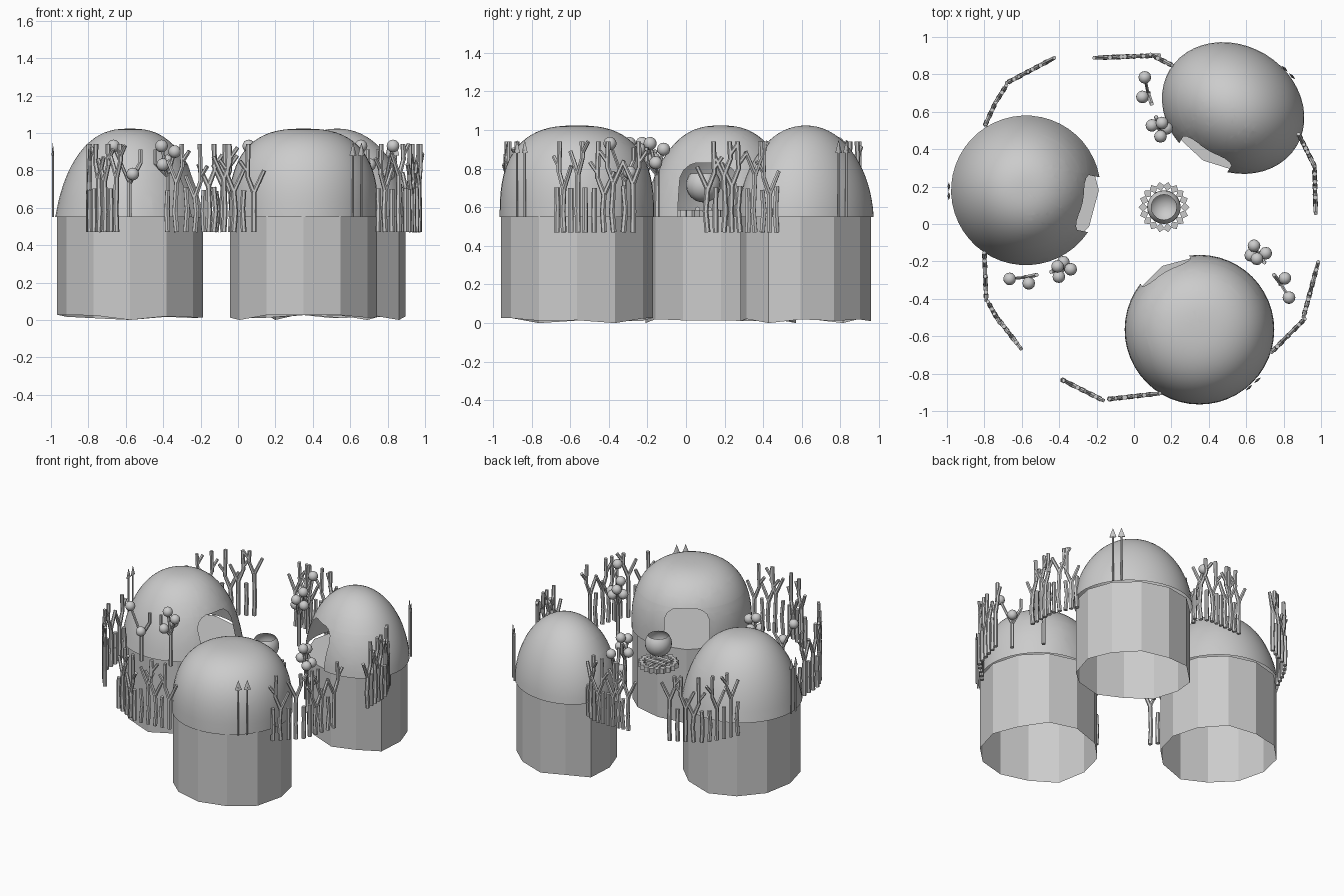
import bpy, bmesh, math, random
from math import sin, cos, pi, radians
from mathutils import Vector, Matrix

if "Cube" in bpy.data.objects:
    bpy.data.objects.remove(bpy.data.objects["Cube"])

random.seed(4)
GROUND = 0.55


def finish(bm, name, smooth=False):
    bmesh.ops.recalc_face_normals(bm, faces=bm.faces)
    me = bpy.data.meshes.new(name)
    bm.to_mesh(me)
    bm.free()
    ob = bpy.data.objects.new(name, me)
    bpy.context.collection.objects.link(ob)
    if smooth:
        for p in me.polygons:
            p.use_smooth = True
    return ob


def tube(bm, a, b, r1, r2=None, sides=6):
    a, b = Vector(a), Vector(b)
    d = b - a
    m = Matrix.Translation((a + b) / 2) @ d.to_track_quat('Z', 'Y').to_matrix().to_4x4()
    bmesh.ops.create_cone(bm, cap_ends=True, segments=sides, radius1=r1,
                          radius2=r1 if r2 is None else r2, depth=d.length, matrix=m)


def loft(bm, rings, cap0=False, cap1=False):
    vs = [[bm.verts.new(p) for p in ring] for ring in rings]
    n = len(vs[0])
    for lo, hi in zip(vs, vs[1:]):
        for i in range(n):
            bm.faces.new((lo[i], lo[(i + 1) % n], hi[(i + 1) % n], hi[i]))
    if cap0:
        bm.faces.new(vs[0][::-1])
    if cap1:
        bm.faces.new(vs[-1])


def hut(name, cx, cy, depth, width, door_angle, power, taper, skirt_turn, s):
    place = Matrix.Translation((cx, cy, 0)) @ Matrix.Rotation(radians(door_angle), 4, 'Z')
    # dome, door faces local +x
    bm = bmesh.new()
    rings = []
    for k in range(19):
        t = min(k / 18 * pi / 2, pi / 2 - 0.01)
        h = sin(t) ** (2 / power)
        r = cos(t) ** (2 / power) * (1 - taper * h)
        rings.append([(depth * r * cos(2 * pi * i / 48), width * r * sin(2 * pi * i / 48), GROUND + 0.473 * h)
                      for i in range(48)])
    loft(bm, rings, cap1=True)
    # arched doorway cut by planes: sides, top, chamfered corners
    hw, top = 0.15, 0.83
    planes = [((0, hw, 0), Vector((0, 1, 0))), ((0, 0, top), Vector((0, 0, 1))), ((0, -hw, 0), Vector((0, -1, 0)))]
    for a in (25, 50, 72):
        for sg in (1, -1):
            no = Vector((0, sg * cos(radians(a)), sin(radians(a))))
            planes.append((Vector((0, sg * (hw - 0.1), top - 0.1)) + no * 0.1, no))
    for co, no in planes:
        front = [f for f in bm.faces if f.calc_center_median().x > 0.02]
        geom = front + list({e for f in front for e in f.edges}) + list({v for f in front for v in f.verts})
        bmesh.ops.bisect_plane(bm, geom=geom, plane_co=co, plane_no=no, dist=1e-5)
    gone = []
    for f in bm.faces:
        c = f.calc_center_median()
        if c.x > 0.1 and all((c - Vector(co)).dot(no) < 0 for co, no in planes):
            gone.append(f)
    bmesh.ops.delete(bm, geom=gone, context='FACES')
    bm.transform(place)
    finish(bm, name + "_dome", True)
    # twelve-sided rock base, open below, uneven bottom rim
    bm = bmesh.new()
    ang = [radians(30 * i + skirt_turn) for i in range(12)]
    low = [random.uniform(0.008, 0.03) for _ in ang]
    low[3] = low[9] = 0.0
    loft(bm, [[(s * depth * cos(a), s * width * sin(a), z) for a, z in zip(ang, low)],
              [(s * depth * cos(a), s * width * sin(a), GROUND) for a in ang]], False, True)
    bm.transform(place)
    finish(bm, name + "_rock_base")


hut("west_hut", -0.578, 0.18, 0.4, 0.4, -12, 2.6, 0.22, 12, 0.975)
hut("south_hut", 0.35, -0.565, 0.4, 0.4, 120, 2.65, 0.0, 0, 0.985)
hut("north_hut", 0.53, 0.62, 0.335, 0.396, -121, 2.1, 0.08, 1, 0.965)

# spear pairs behind the huts, flat heads lying along the wall
bm = bmesh.new()
for x, y, a in [(-0.99, 0.15, 0), (-0.99, 0.2, 0), (0.615, -0.875, -50), (0.66, -0.835, -50),
                (0.805, 0.83, 45), (0.845, 0.79, 45)]:
    tube(bm, (x, y, GROUND), (x, y, 0.9), 0.006)
    m = Matrix.Translation((x, y, 0.915)) @ Matrix.Rotation(radians(a), 4, 'Z') @ Matrix.Diagonal((0.3, 1, 1, 1))
    bmesh.ops.create_cone(bm, cap_ends=True, segments=4, radius1=0.024, radius2=0.0, depth=0.07, matrix=m)
finish(bm, "spears")


def post(bm, x, y, tx, ty, tall):
    # wavy stick, forked when tall; (tx, ty) runs along the fence
    def p(u, z):
        return (x + tx * u, y + ty * u, z)
    j = random.uniform(-0.012, 0.012)
    if not tall:
        tube(bm, p(0, 0.47), p(j, 0.59), 0.015)
        tube(bm, p(j, 0.585), p(0, 0.7 + j), 0.014)
        return
    s = random.choice((-1, 1))
    k = random.uniform(0.66, 0.78)
    tube(bm, p(0, 0.47), p(j, 0.58), 0.015)
    tube(bm, p(j, 0.575), p(0, k), 0.015, 0.014)
    tube(bm, p(0, k - 0.01), p(0.035 * s, k + 0.08), 0.014, 0.012)
    tube(bm, p(0.035 * s, k + 0.075), p(0.03 * s, 0.94), 0.013)
    tube(bm, p(0, k - 0.01), p(-0.055 * s, k + 0.11), 0.013, 0.011)
    tube(bm, p(0.033 * s, k + 0.1), p(0.075 * s, k + 0.16), 0.011)


def fence(name, pts):
    pts = [Vector(q) for q in pts]
    total = sum((b - a).length for a, b in zip(pts, pts[1:]))

    def at(d):
        for a, b in zip(pts, pts[1:]):
            L = (b - a).length
            if d <= L or b is pts[-1]:
                t = (b - a).normalized()
                return a + t * d, t
            d -= L
    bm = bmesh.new()
    n = 10
    for i in range(n):
        q, t = at(total * (0.03 + 0.94 * i / (n - 1)))
        post(bm, q.x, q.y, t.x, t.y, i in (1, 3, 6, 7, 9))
    finish(bm, name)


fence("fence_west_a", [(-0.80, 0.52), (-0.74, 0.65), (-0.67, 0.76), (-0.46, 0.87)])
fence("fence_west_b", [(-0.80, -0.16), (-0.79, -0.40), (-0.74, -0.49), (-0.64, -0.62)])
fence("fence_south_a", [(-0.39, -0.83), (-0.17, -0.94), (0.10, -0.91)])
fence("fence_south_b", [(0.74, -0.68), (0.90, -0.52), (0.97, -0.26)])
fence("fence_north_a", [(0.2, 0.85), (0.10, 0.90), (-0.17, 0.89)])
fence("fence_north_b", [(0.88, 0.48), (0.965, 0.31), (0.97, 0.1)])


def gourd_rack(name, near, far):
    # two branching poles hung with round gourds
    sticks, balls = bmesh.new(), bmesh.new()
    near, far = Vector(near), Vector(far)
    t = (far - near).normalized()
    n = Vector((-t.y, t.x))
    racks = [(near, [(-0.035, 0.01, 0.90), (0.035, 0.035, 0.83), (-0.005, -0.035, 0.85), (0.03, -0.02, 0.93)], 0.78),
             (far, [(0.085, -0.01, 0.93), (-0.01, 0.035, 0.78)], 0.74)]
    for c, gs, k in racks:
        tube(sticks, (c.x, c.y, GROUND), (c.x, c.y, k), 0.014, 0.012)
        e = c - t * 0.06 if c == far else c + t * 0.07
        tube(sticks, (c.x, c.y, k - 0.01), (e.x, e.y, 0.84), 0.012)
        tube(sticks, (e.x, e.y, 0.835), (e.x, e.y, 0.91), 0.011)
        for u, v, z in gs:
            g = c + t * u + n * v
            tube(sticks, (c.x, c.y, k - 0.01), (g.x, g.y, z), 0.009)
            bmesh.ops.create_uvsphere(balls, u_segments=12, v_segments=8, radius=0.034,
                                      matrix=Matrix.Translation((g.x, g.y, z)))
    finish(sticks, name + "_poles")
    finish(balls, name + "_gourds", True)


gourd_rack("west_rack", (-0.375, -0.24), (-0.58, -0.285))
gourd_rack("south_rack", (0.655, -0.15), (0.785, -0.32))
gourd_rack("north_rack", (0.14, 0.505), (0.075, 0.7))

# fire pit: stone ring, crossed logs, open round pot
FX, FY = 0.16, 0.09
bm = bmesh.new()
for i in range(18):
    a = 2 * pi * i / 18
    m = (Matrix.Translation((FX + 0.112 * cos(a), FY + 0.112 * sin(a), GROUND + 0.018))
         @ Matrix.Rotation(a + pi / 4, 4, 'Z') @ Matrix.Diagonal((0.034, 0.034, 0.036, 1)))
    bmesh.ops.create_cube(bm, size=1, matrix=m)
finish(bm, "fire_stones")
bm = bmesh.new()
for k in (-0.03, 0.03):
    tube(bm, (FX + k, FY - 0.08, 0.565), (FX + k, FY + 0.08, 0.565), 0.013)
    tube(bm, (FX - 0.08, FY + k, 0.59), (FX + 0.08, FY + k, 0.59), 0.013)
finish(bm, "fire_logs")
bm = bmesh.new()
rings = []
for k in range(13):
    t = -pi / 2 + 0.05 + k / 12 * (pi - 0.9)
    rings.append([(FX + 0.09 * cos(t) * cos(2 * pi * i / 20), FY + 0.09 * cos(t) * sin(2 * pi * i / 20),
                   0.715 + 0.09 * sin(t)) for i in range(20)])
loft(bm, rings, cap0=True)
finish(bm, "pot", True)
